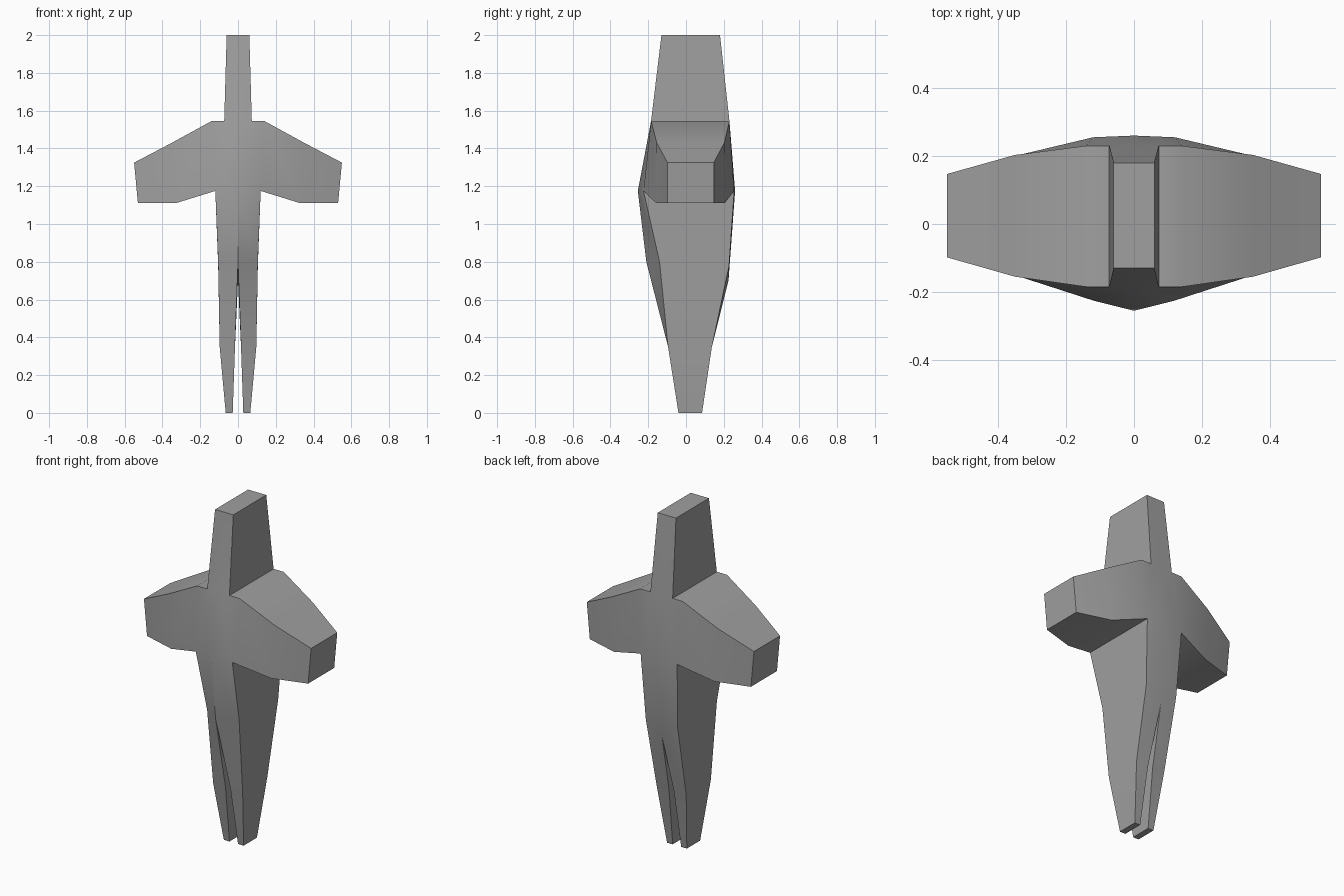
import bpy, bmesh

if "Cube" in bpy.data.objects:
    bpy.data.objects.remove(bpy.data.objects["Cube"])

# Half outline of the figure: name -> (x, z front, y front, z back, y back)
P = {
    "crown_mid": (0, 2.0, -0.13, 2.0, 0.18),
    "crown": (0.06, 2.0, -0.13, 2.0, 0.18),
    "neck_mid": (0, 1.545, -0.185, 1.545, 0.23),
    "neck": (0.073, 1.545, -0.185, 1.545, 0.23),
    "shoulder": (0.14, 1.545, -0.185, 1.545, 0.23),
    "arm_top": (0.35, 1.43, -0.155, 1.43, 0.203),
    "tip_top": (0.55, 1.325, -0.098, 1.325, 0.147),
    "tip_low": (0.53, 1.11, -0.098, 1.11, 0.147),
    "arm_low": (0.33, 1.11, -0.157, 1.11, 0.205),
    "armpit": (0.12, 1.175, -0.225, 1.175, 0.255),
    "chest_mid": (0, 1.175, -0.255, 1.175, 0.26),
    "hip": (0.105, 0.8, -0.14, 0.78, 0.228),
    "crotch": (0, 0.8, -0.21, 0.7, 0.225),
    "knee_out": (0.097, 0.35, -0.095, 0.35, 0.137),
    "knee_in": (0.016, 0.35, -0.095, 0.35, 0.137),
    "foot_out": (0.065, 0, -0.04, 0, 0.085),
    "foot_in": (0.028, 0, -0.04, 0, 0.085),
}
# Patches shared by the front and back surfaces
PATCHES = [
    "crown_mid crown neck neck_mid", "neck_mid neck armpit chest_mid",
    "neck shoulder armpit", "shoulder arm_top arm_low armpit",
    "arm_top tip_top tip_low arm_low", "chest_mid armpit hip crotch",
    "crotch hip knee_out knee_in", "knee_in knee_out foot_out foot_in",
]
# Silhouette that the side walls follow
RIM = ("crown_mid crown neck shoulder arm_top tip_top tip_low arm_low armpit "
       "hip knee_out foot_out foot_in knee_in crotch").split()

bm = bmesh.new()
for s in (1, -1):
    front = {k: bm.verts.new((s * x, yf, zf)) for k, (x, zf, yf, zb, yb) in P.items()}
    back = {k: bm.verts.new((s * x, yb, zb)) for k, (x, zf, yf, zb, yb) in P.items()}
    for patch in PATCHES:
        for side in (front, back):
            bm.faces.new([side[k] for k in patch.split()])
    for a, b in zip(RIM, RIM[1:]):
        bm.faces.new((front[a], front[b], back[b], back[a]))

# Join both halves along the middle
bmesh.ops.remove_doubles(bm, verts=bm.verts, dist=0.0005)
bmesh.ops.recalc_face_normals(bm, faces=bm.faces)
mesh = bpy.data.meshes.new("figure_body")
bm.to_mesh(mesh)
bm.free()

body = bpy.data.objects.new("figure_body", mesh)
bpy.context.collection.objects.link(body)
grey = bpy.data.materials.new("plain_grey")
grey.diffuse_color = (0.35, 0.35, 0.35, 1)
grey.use_nodes = True
grey.node_tree.nodes["Principled BSDF"].inputs["Base Color"].default_value = grey.diffuse_color
mesh.materials.append(grey)

# Smooth front and back, crisp rim
bpy.context.view_layer.objects.active = body
body.select_set(True)
bpy.ops.object.shade_smooth_by_angle(angle=0.61)
